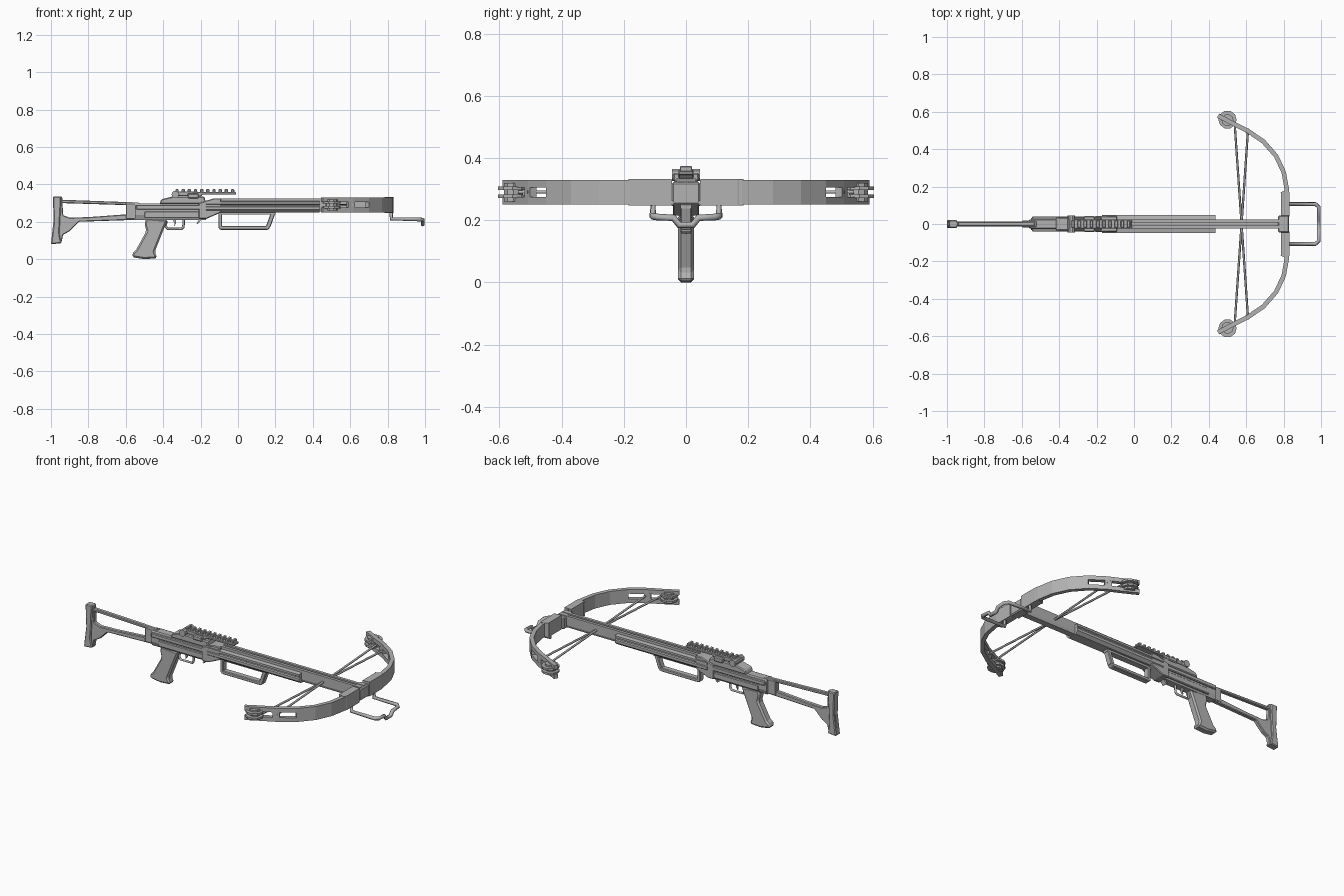
import bpy, bmesh, math
from mathutils import Vector

if "Cube" in bpy.data.objects:
    bpy.data.objects.remove(bpy.data.objects["Cube"], do_unlink=True)

grey = bpy.data.materials.new("matte grey")
grey.use_nodes = True
grey.diffuse_color = (0.45, 0.45, 0.45, 1)
grey.node_tree.nodes["Principled BSDF"].inputs["Base Color"].default_value = (0.45, 0.45, 0.45, 1)


def prism(name, pts, lo, hi, axis="y", bevel=0, mirror=False):
    """Extrude a flat outline along one axis."""
    def place(p, d):
        return {"x": (d, p[0], p[1]), "y": (p[0], d, p[1]), "z": (p[0], p[1], d)}[axis]
    bm = bmesh.new()
    a = [bm.verts.new(place(p, lo)) for p in pts]
    b = [bm.verts.new(place(p, hi)) for p in pts]
    n = len(pts)
    bm.faces.new(a)
    bm.faces.new(b[::-1])
    for i in range(n):
        j = (i + 1) % n
        bm.faces.new((a[i], b[i], b[j], a[j]))
    bmesh.ops.recalc_face_normals(bm, faces=bm.faces)
    me = bpy.data.meshes.new(name)
    bm.to_mesh(me)
    bm.free()
    ob = bpy.data.objects.new(name, me)
    bpy.context.collection.objects.link(ob)
    me.materials.append(grey)
    if bevel:
        m = ob.modifiers.new("chamfer", "BEVEL")
        m.width, m.segments = bevel, 1
        m.limit_method = "ANGLE"
    if mirror:
        ob.modifiers.new("mirror", "MIRROR").use_axis = (False, True, False)
    return ob


def box(name, x, y, z, **kw):
    return prism(name, [(x[0], z[0]), (x[1], z[0]), (x[1], z[1]), (x[0], z[1])], y[0], y[1], **kw)


def tube(name, pts, r, closed=False):
    cu = bpy.data.curves.new(name, "CURVE")
    cu.dimensions = "3D"
    cu.bevel_depth, cu.bevel_resolution = r, 1
    cu.use_fill_caps = True
    s = cu.splines.new("POLY")
    s.points.add(len(pts) - 1)
    for p, q in zip(s.points, pts):
        p.co = (*q, 1)
    s.use_cyclic_u = closed
    ob = bpy.data.objects.new(name, cu)
    bpy.context.collection.objects.link(ob)
    cu.materials.append(grey)
    return ob


def disc(c, r, n=10):
    return [(c[0] + r * math.cos(math.tau * i / n), c[1] + r * math.sin(math.tau * i / n)) for i in range(n)]


def sym(half):
    """Close a half section (y, z) by mirroring it."""
    return half + [(-y, z) for y, z in reversed(half)]


def ribbon(pts, t):
    """Give a path a constant thickness towards its inner side."""
    inner = []
    for i, p in enumerate(pts):
        d = Vector(pts[min(i + 1, len(pts) - 1)]) - Vector(pts[max(i - 1, 0)])
        d.normalize()
        inner.append((p[0] - d.y * t, p[1] + d.x * t))
    return pts + inner[::-1]


# Stock
prism("butt_and_lower_strut", [(-1, .08), (-.945, .085), (-.935, .13), (-.9, .15), (-.85, .2), (-.55, .21),
      (-.55, .238), (-.62, .238), (-.8, .225), (-.9, .222), (-.935, .235), (-.94, .335), (-.99, .335),
      (-.985, .22)], -.013, .013, bevel=.004)
prism("butt_pad", [(-1, .08), (-.945, .085), (-.955, .14), (-.945, .335), (-.99, .335), (-.985, .2)],
      -.022, .022, bevel=.005)
prism("upper_strut", [(-.95, .3), (-.53, .287), (-.53, .303), (-.95, .318)], -.012, .012, bevel=.004)
box("stock_bracket", (-.6, -.52), (-.018, .018), (.213, .3), bevel=.004)

# Receiver
prism("receiver", sym([(.022, .21), (.032, .235), (.032, .28), (.022, .298)]), -.55, -.17, "x")
box("receiver_side_bars", (-.545, -.13), (-.041, .041), (.265, .29), bevel=.004)
box("receiver_lower_plate", (-.5, -.2), (-.036, .036), (.22, .255), bevel=.004)
prism("receiver_front", [(-.21, .215), (-.17, .215), (-.09, .25), (-.09, .325), (-.13, .325), (-.21, .3)],
      -.042, .042, bevel=.004)

# Barrel and bolt track
prism("fore_end", sym([(.03, .25), (.047, .265), (.047, .28), (.04, .284), (.04, .29), (.047, .294),
      (.047, .306), (.024, .31)]), -.17, .435, "x")
prism("bolt_track", sym([(.018, .255), (.024, .27), (.024, .325), (.007, .325), (.007, .312)]), -.12, .82, "x")
box("front_block", (.77, .83), (-.046, .046), (.25, .322), bevel=.006)

# Sight rail
prism("rail_base", [(-.42, .295), (-.17, .295), (-.18, .335), (-.35, .335), (-.41, .32)], -.035, .035, bevel=.005)
prism("sight_rail", [(-.35, .34), (-.2, .335), (-.19, .345), (-.01, .346), (-.01, .358), (-.35, .362)],
      -.024, .024, bevel=.003)
for i in range(10):
    x = -.335 + i * .033
    box("rail_tooth", (x, x + .018), (-.02, .02), (.356, .374), bevel=.003)
prism("rail_clamp_knob", disc((-.335, .346), .02), -.045, .045)
box("rail_clamp", (-.27, -.21), (-.042, .042), (.325, .352), bevel=.005)

# Grip and trigger
prism("pistol_grip", [(-.49, .22), (-.375, .21), (-.395, .165), (-.445, .04), (-.432, .005), (-.5, 0),
      (-.565, .01), (-.565, .033), (-.545, .05), (-.49, .15), (-.5, .19)], -.025, .025, bevel=.009)
tube("trigger_guard", [(-.385, 0, .205), (-.385, 0, .172), (-.375, 0, .162), (-.302, 0, .162),
     (-.292, 0, .172), (-.29, 0, .212)], .007)
prism("trigger", [(-.35, .215), (-.33, .215), (-.332, .19), (-.342, .175), (-.34, .19)], -.006, .006)
prism("safety_lever", [(-.2, .225), (-.19, .22), (-.215, .187), (-.222, .192)], -.015, .015)

# Fore grip loop
prism("fore_grip_bottom", [(-.105, .168), (-.095, .157), (.16, .157), (.172, .168), (.168, .178), (-.105, .178)],
      -.018, .018, bevel=.004)
box("fore_grip_rear", (-.105, -.085), (-.018, .018), (.17, .255), bevel=.004)
prism("fore_grip_front", [(.148, .172), (.172, .168), (.203, .255), (.178, .255)], -.018, .018, bevel=.004)
box("fore_grip_top", (-.105, .2), (-.018, .018), (.238, .256))

# Limbs, split towards the tips
body = [(.83, .045), (.83, .18), (.812, .28), (.77, .37), (.7, .45)]
tip = [(.7, .45), (.615, .508), (.54, .545), (.455, .59)]
prism("limb", ribbon(body, .024), .25, .33, "z", mirror=True)
for z in (.25, .305):
    prism("limb_prong", ribbon(tip, .024), z, z + .025, "z", mirror=True)
prism("limb_bridge", ribbon([(.625, .502), (.59, .52)], .024), .27, .31, "z", mirror=True)
prism("limb_root", ribbon([(.832, .046), (.832, .165), (.824, .185)], .045), .248, .332, "z", mirror=True)

# Cams and strings
for z in (.271, .297):
    prism("cam_plate", disc((.5, .558), .049), z, z + .012, "z", mirror=True)
prism("cam_hub", disc((.5, .555), .032), .26, .32, "z", mirror=True)
for s in (1, -1):
    tube("string", [(.538, s * .54, .291), (.61, -s * .51, .291)], .006)

# Foot stirrup
half = [(.82, .04, .256), (.82, .105, .256), (.82, .107, .215), (.97, .107, .213), (.988, .09, .21),
        (.988, .04, .208), (.988, .022, .185)]
tube("foot_stirrup", half + [(x, -y, z) for x, y, z in reversed(half)], .011)
